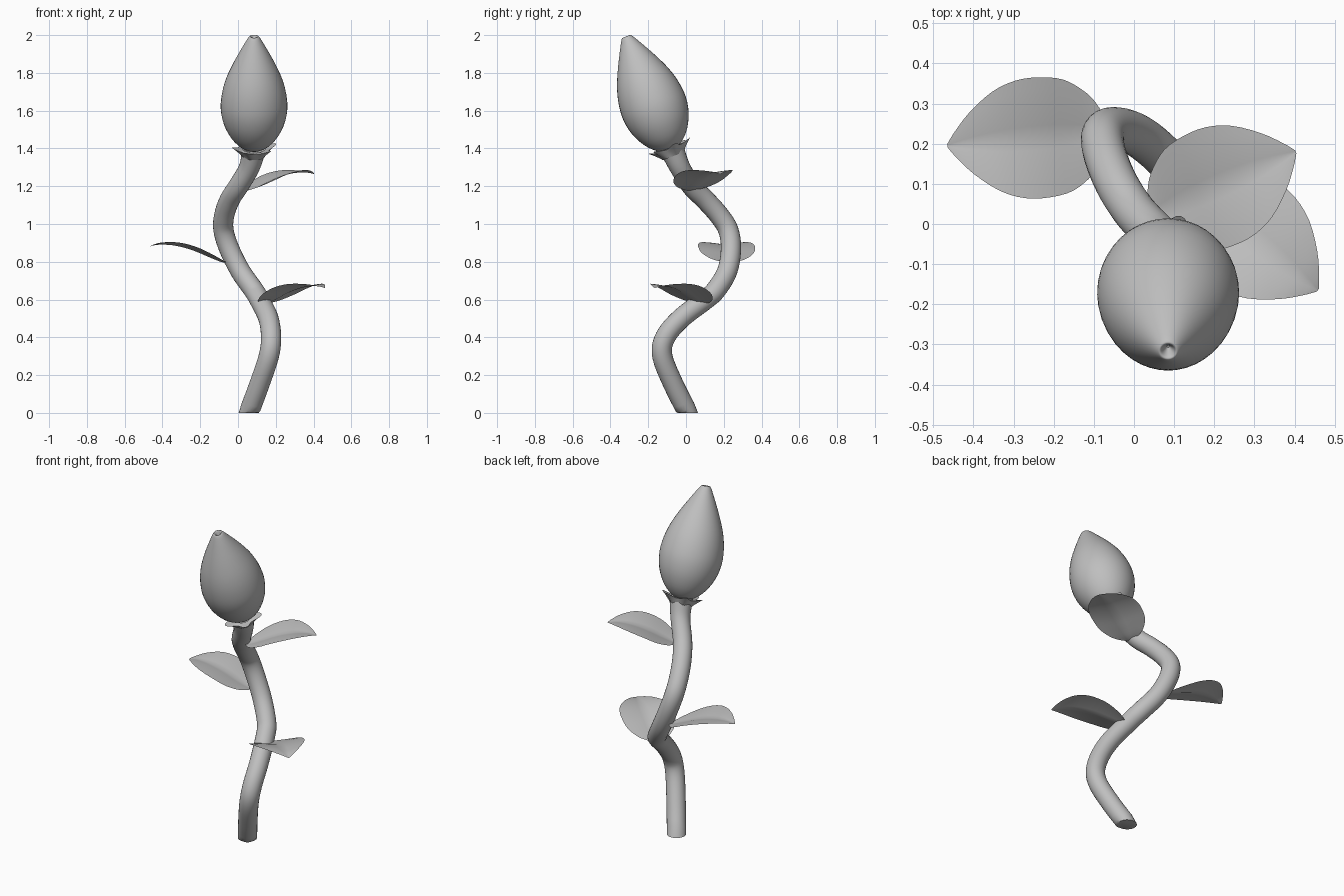
import bpy, bmesh, math
from mathutils import Vector

if "Cube" in bpy.data.objects:
    bpy.data.objects.remove(bpy.data.objects["Cube"])

grey = bpy.data.materials.new("plain_grey")
grey.diffuse_color = (0.52, 0.52, 0.52, 1)
grey.use_nodes = True
grey.node_tree.nodes["Principled BSDF"].inputs["Base Color"].default_value = grey.diffuse_color


def finish(name, bm, angle=50):
    bmesh.ops.recalc_face_normals(bm, faces=bm.faces[:])
    mesh = bpy.data.meshes.new(name)
    bm.to_mesh(mesh)
    bm.free()
    obj = bpy.data.objects.new(name, mesh)
    bpy.context.collection.objects.link(obj)
    mesh.materials.append(grey)
    bpy.ops.object.select_all(action='DESELECT')
    obj.select_set(True)
    bpy.context.view_layer.objects.active = obj
    bpy.ops.object.shade_smooth_by_angle(angle=math.radians(angle))
    return obj


def smooth(pts, steps):
    """Catmull-Rom samples through a list of points."""
    pts = [Vector(p) for p in pts]
    ext = [2 * pts[0] - pts[1]] + pts + [2 * pts[-1] - pts[-2]]
    out = []
    for i in range(len(pts) - 1):
        a, b, c, d = ext[i:i + 4]
        for k in range(steps):
            t = k / steps
            out.append(0.5 * (2 * b + (c - a) * t + (2 * a - 5 * b + 4 * c - d) * t * t
                              + (3 * b - a - 3 * c + d) * t ** 3))
    return out + [pts[-1]]


def loft(bm, rings, closed=True):
    rows = [[bm.verts.new(p) for p in ring] for ring in rings]
    n = len(rows[0])
    for r, s in zip(rows, rows[1:]):
        for i in range(n if closed else n - 1):
            j = (i + 1) % n
            bm.faces.new((r[i], r[j], s[j], s[i]))
    return rows


def circle(centre, axis, radius, n, wave=None):
    axis = axis.normalized()
    u = (Vector((1, 0, 0)) - axis * axis.x).normalized()
    v = axis.cross(u)
    pts = []
    for i in range(n):
        a = math.tau * i / n
        lift, r = wave(a) if wave else (0, radius)
        pts.append(centre + (u * math.cos(a) + v * math.sin(a)) * r + axis * lift)
    return pts


# winding stem with a flat cut foot and a slightly flared neck
path = smooth([(.057, .01, 0), (.113, -.066, .15), (.163, -.125, .3), (.175, -.11, .4),
               (.161, -.027, .5), (.113, .103, .6), (.083, .158, .65), (.013, .218, .75),
               (-.047, .238, .87), (-.077, .223, .97), (-.072, .172, 1.05),
               (-.043, .1, 1.13), (.002, .03, 1.2), (.06, -.032, 1.3),
               (.085, -.076, 1.4)], 5)
rings = []
for i, p in enumerate(path):
    tangent = path[min(i + 1, len(path) - 1)] - path[max(i - 1, 0)]
    flare = .012 * max(0, (p.z - 1.27) / .13) ** 1.5
    rings.append(circle(p, Vector((0, 0, 1)) if i == 0 else tangent, .0535 + flare, 24))
bm = bmesh.new()
rows = loft(bm, rings)
bm.faces.new(rows[0])
bm.faces.new(rows[-1])
finish("stem", bm)

# closed bud leaning forward, with a small dimple at the tip
base, tip = Vector((.085, -.08, 1.392)), Vector((.085, -.316, 1.993))
axis = (tip - base).normalized()
profile = smooth([(0, .03, 0), (.025, .075, 0), (.075, .122, 0), (.15, .16, 0),
                  (.235, .1765, 0), (.32, .17, 0), (.4, .149, 0), (.48, .115, 0),
                  (.56, .074, 0), (.62, .041, 0), (.642, .027, 0), (.645, .019, 0),
                  (.632, .011, 0), (.615, .003, 0)], 3)
bm = bmesh.new()
rows = loft(bm, [circle(base + axis * p.x, axis, p.y, 40) for p in profile])
bm.faces.new(rows[0])
bm.faces.new(rows[-1])
finish("bud", bm)


# shallow flared calyx with six pointed sepals
def sepal(r0, r1, z0, z1):
    def wave(a):
        k = (0.5 + 0.5 * math.cos(6 * (a - math.radians(15)))) ** 1.3
        return z0 + (z1 - z0) * k, r0 + (r1 - r0) * k
    return wave


bm = bmesh.new()
loft(bm, [circle(base, axis, 0, 72, sepal(*w)) for w in (
    (.058, .06, -.035, -.035), (.066, .075, -.018, -.018), (.078, .098, -.002, .004),
    (.084, .121, .008, .024), (.076, .09, .012, .014), (.06, .06, .008, .008))])
finish("calyx", bm)

# cupped leaves: (s, half width, rise) from base to tip
LEAF = smooth([(0, .012, 0), (.05, .06, .004), (.12, .1, .013), (.25, .138, .035),
               (.4, .15, .061), (.55, .147, .081), (.7, .124, .094), (.85, .077, .098),
               (.95, .032, .094), (1, .004, .089)], 3)


def leaf(name, start, end, z):
    a, b = Vector((*start, z)), Vector((*end, z))
    side = Vector((0, 0, 1)).cross((b - a).normalized())
    bm = bmesh.new()
    rings = []
    for s, w, h in LEAF:
        ring = []
        for i in range(-5, 6):
            t = i / 5
            cup = .02 * (w / .15) * (1.5 * abs(t) - .5 * t * t)
            ring.append(a.lerp(b, s) + side * (w * t) + Vector((0, 0, h + cup)))
        rings.append(ring)
    loft(bm, rings, closed=False)
    finish(name, bm)


leaf("left_leaf", (-.06, .23), (-.465, .195), .793)
leaf("upper_right_leaf", (.04, .018), (.403, .18), 1.175)
leaf("lower_right_leaf", (.13, .092), (.458, -.165), .573)
